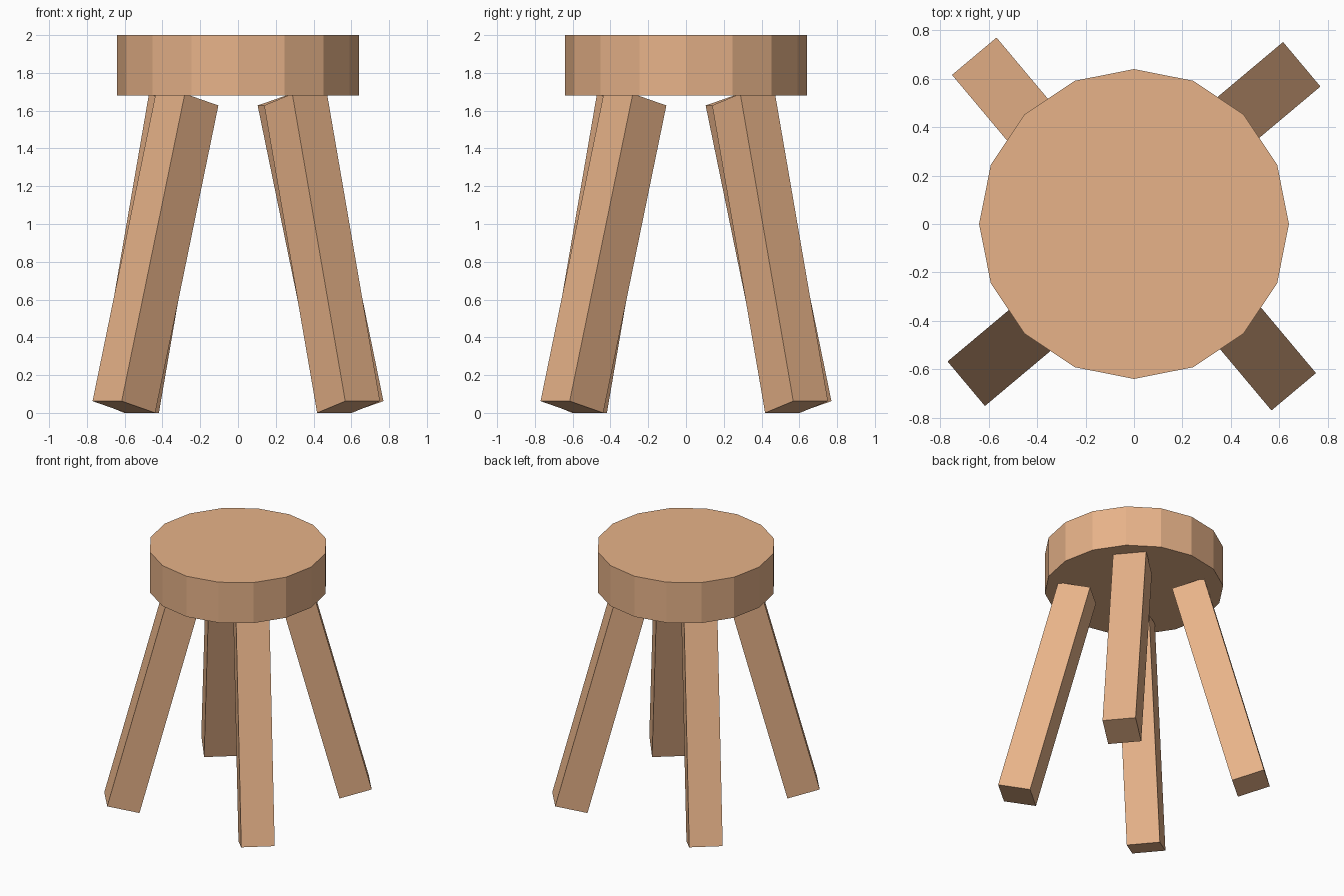
import bpy
from math import radians, sin, cos
from mathutils import Matrix, Vector

if "Cube" in bpy.data.objects:
    bpy.data.objects.remove(bpy.data.objects["Cube"])

wood = bpy.data.materials.new("wood")
wood.diffuse_color = (0.80, 0.45, 0.25, 1)
wood.use_nodes = True
wood.node_tree.nodes["Principled BSDF"].inputs["Base Color"].default_value = wood.diffuse_color

# Seat: 16-sided disc
bpy.ops.mesh.primitive_cylinder_add(vertices=16, radius=0.64, depth=0.32, location=(0, 0, 1.84),
                                    rotation=(0, 0, radians(90)))
seat = bpy.context.object
seat.name = "seat"
seat.data.materials.append(wood)

# Legs: square posts splayed outward, in a slightly twisted ring
WIDTH, LENGTH, SPLAY, YAW = 0.24, 1.685, radians(15), radians(40)
inner_foot = Vector((0.723, 0.06, 0))   # middle of the inner bottom edge
axis = Vector((-sin(SPLAY), 0, cos(SPLAY)))
across = Vector((cos(SPLAY), 0, sin(SPLAY)))
centre = inner_foot + across * WIDTH / 2 + axis * LENGTH / 2

names = ["back_right_leg", "back_left_leg", "front_left_leg", "front_right_leg"]
for i, name in enumerate(names):
    bpy.ops.mesh.primitive_cube_add(size=1)
    leg = bpy.context.object
    leg.name = name
    leg.matrix_world = (Matrix.Rotation(YAW + i * radians(90), 4, 'Z')
                        @ Matrix.Translation(centre)
                        @ Matrix.Rotation(-SPLAY, 4, 'Y')
                        @ Matrix.Diagonal((WIDTH, WIDTH, LENGTH, 1)))
    leg.data.materials.append(wood)
